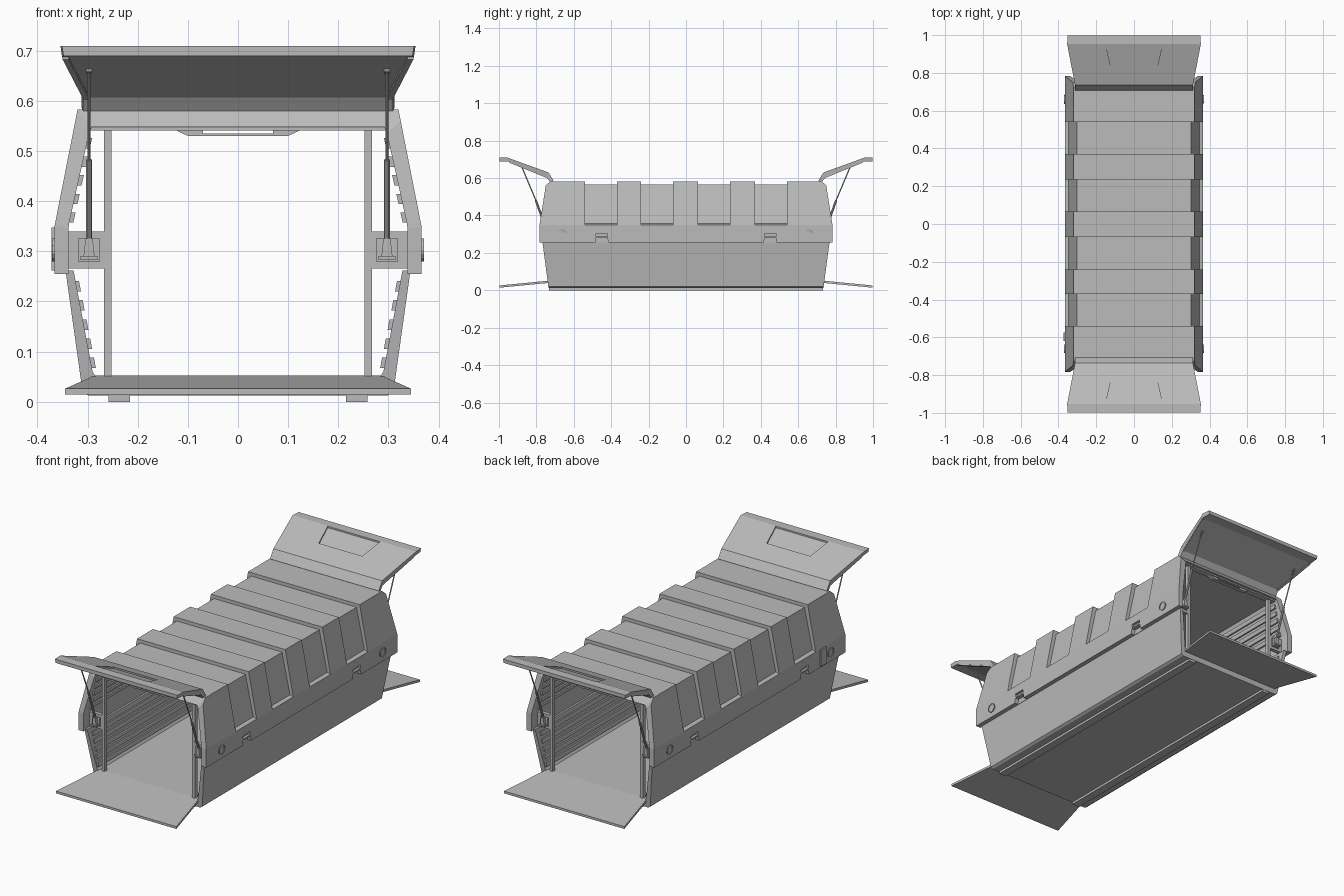
import bpy, bmesh, math
from mathutils import Vector

if "Cube" in bpy.data.objects:
    bpy.data.objects.remove(bpy.data.objects["Cube"])

GREY = bpy.data.materials.new("plain grey")
GREY.use_nodes = True
GREY.diffuse_color = (0.5, 0.5, 0.5, 1)
GREY.node_tree.nodes["Principled BSDF"].inputs["Base Color"].default_value = GREY.diffuse_color
SIDES = (-1, 1)


def finish(name, bm):
    bmesh.ops.remove_doubles(bm, verts=bm.verts, dist=1e-5)
    bmesh.ops.recalc_face_normals(bm, faces=bm.faces)
    mesh = bpy.data.meshes.new(name)
    bm.to_mesh(mesh)
    bm.free()
    mesh.materials.append(GREY)
    obj = bpy.data.objects.new(name, mesh)
    bpy.context.collection.objects.link(obj)
    return obj


def add_loft(bm, rings):
    """Skin rings of equal count; caps join each point to its opposite one."""
    n = len(rings[0])
    grid = [[bm.verts.new(p) for p in ring] for ring in rings]
    for a, b in zip(grid, grid[1:]):
        for i in range(n):
            j = (i + 1) % n
            quad = [a[i], a[j], b[j], b[i]]
            flat_step = (a[i].co - b[i].co).length < 1e-6 and (a[j].co - b[j].co).length < 1e-6
            if not flat_step:
                bm.faces.new(quad)
    for g in (grid[0], grid[-1]):
        for i in range(n // 2 - 1):
            bm.faces.new((g[i], g[i + 1], g[n - 2 - i], g[n - 1 - i]))


def loft(name, rings):
    bm = bmesh.new()
    add_loft(bm, rings)
    return finish(name, bm)


def add_box(bm, x, y, z):
    add_loft(bm, [[(x[0], v, z[0]), (x[1], v, z[0]), (x[1], v, z[1]), (x[0], v, z[1])] for v in y])


def add_rod(bm, a, b, r, segments=10):
    a, b = Vector(a), Vector(b)
    made = bmesh.ops.create_cone(bm, cap_ends=True, segments=segments, radius1=r, radius2=r,
                                 depth=(b - a).length)["verts"]
    turn = (b - a).to_track_quat("Z", "Y").to_matrix()
    for v in made:
        v.co = turn @ v.co + (a + b) / 2
    return made


def cut(target, cutter):
    cutter.hide_render = True
    cutter.hide_set(True)
    mod = target.modifiers.new("cut", "BOOLEAN")
    mod.object = cutter
    mod.solver = "EXACT"


def both(half):
    return half + [(-x, z) for x, z in reversed(half)]


def section(outer, inner):
    return both(outer) + list(reversed(both(inner)))


def interp(table, z):
    for (z0, y0), (z1, y1) in zip(table, table[1:]):
        if z <= z1:
            return y0 + (y1 - y0) * max(0, z - z0) / (z1 - z0)
    return table[-1][1]


# Upper shell: ribbed cover with four recessed bands and leaning ends
inner = [(.338, .255), (.338, .345), (.337, .355), (.297, .535), (.292, .548)]
rib = section([(.366, .255), (.366, .35), (.365, .355), (.3245, .56), (.32, .583)], inner)
dip = section([(.366, .255), (.366, .35), (.347, .356), (.306, .545), (.302, .565)], inner)
lean = [(.25, .783), (.35, .783), (.56, .75), (.583, .725)]


def end_ring(profile, table, s):
    return [(x, s * interp(table, z), z) for x, z in profile]


def at(profile, y):
    return [(x, y, z) for x, z in profile]


rings = [end_ring(rib, lean, -1)]
for y0, y1 in ((-.54, -.37), (-.24, -.07), (.065, .235), (.37, .54)):
    rings += [at(rib, y0), at(dip, y0), at(dip, y1), at(rib, y1)]
rings.append(end_ring(rib, lean, 1))
cover = loft("upper_shell", rings)

# Latch notches in the lower lip of the cover
bm = bmesh.new()
for sx in SIDES:
    for sy in SIDES:
        x = (sx * .345, sx * .39)
        c = sy * .45
        add_loft(bm, [[(v, c - .038, .24), (v, c + .038, .24), (v, c + .03, .281), (v, c - .03, .281)] for v in x])
        add_box(bm, (sx * .354, sx * .39), (c - .03, c + .03), (.288, .305))
cut(cover, finish("latch_cutter", bm))

# Lower tub with floor
tub = section([(.344, .262), (.31, .02), (.298, .012)], [(.328, .262), (.29, .06), (.283, .05)])
tub_lean = [(.012, .735), (.262, .768)]
loft("lower_tub", [end_ring(tub, tub_lean, s) for s in SIDES])

# Skid runners
bm = bmesh.new()
for s in SIDES:
    add_box(bm, (s * .215, s * .258), (-.733, .733), (0, .014))
finish("skid_runners", bm)

# Horizontal ridges lining the inner walls
bm = bmesh.new()
for s in SIDES:
    for (xa, za), (xb, zb), count in (((.338, .35), (.297, .535), 5), ((.29, .06), (.327, .25), 5)):
        for i in range(count):
            t0, t1 = (i + .2) / count, (i + .75) / count
            p = [(xa + (xb - xa) * t, za + (zb - za) * t) for t in (t0, t1)]
            ring = [(s * (x + d), z) for (x, z), d in ((p[0], .004), (p[1], .004), (p[1], -.008), (p[0], -.008))]
            add_loft(bm, [at(ring, y) for y in (-.735, .735)])
finish("wall_ridges", bm)

# Doorway frames: posts, mid plates, header and slotted header lip
bm = bmesh.new()
for sy in SIDES:
    y = (sy * .715, sy * .735)
    add_box(bm, (-.296, .296), (sy * .71, sy * .74), (.541, .556))
    for sx in SIDES:
        add_box(bm, (sx * .252, sx * .267), y, (.045, .545))
        add_box(bm, (sx * .265, sx * .342), y, (.266, .34))
        lip = [(0, .53), (.1, .53), (.125, .542), (.07, .542), (.07, .535), (0, .535)]
        add_loft(bm, [[(sx * px, v, pz) for px, pz in lip] for v in y])
finish("doorway_frames", bm)

# Struts with brackets
for sy, end in zip(SIDES, ("front", "back")):
    bm = bmesh.new()
    for sx in SIDES:
        x = sx * .297
        foot, mid, head = [(x, sy * y, z) for y, z in ((.738, .3), (.803, .482), (.88, .665))]
        add_rod(bm, foot, mid, .006)
        add_rod(bm, mid, head, .0032)
        add_rod(bm, (x - .006, head[1], .662), (x + .006, head[1], .662), .007)
        add_box(bm, (x - .022, x + .022), (sy * .733, sy * .741), (.28, .326))
        add_box(bm, (x - .017, x + .017), (sy * .735, sy * .76), (.283, .291))
        y0, y1 = sy * .74, sy * .755
        add_loft(bm, [[(x - w, y0, z), (x + w, y0, z), (x + w, y1, z), (x - w, y1, z)]
                      for w, z in ((.011, .29), (.007, .326))])
    finish(end + "_struts", bm)

# Raised upper doors with a shallow recessed panel, and lowered ramps
upper = [(.708, .587), (.735, .63), (.953, .709), (.998, .709)]
under = [(.725, .577), (.747, .607), (.947, .688), (.998, .69)]
widths = (.312, .312, .354, .351)
for s, end in zip(SIDES, ("front", "back")):
    door = loft(end + "_upper_door", [
        [(-w, s * a, b), (w, s * a, b), (w - .003, s * c, d), (-w + .003, s * c, d)]
        for (a, b), (c, d), w in zip(upper, under, widths)])
    panel = [(.84, .125, .66), (.95, .15, .70)]
    cutter = loft(end + "_panel_cutter", [
        [(-w, s * y, z), (w, s * y, z), (w, s * y, .8), (-w, s * y, .8)] for y, w, z in panel])
    cut(door, cutter)
    bm = bmesh.new()
    for sx in SIDES:
        add_loft(bm, [[(sx * (w - .004), s * y, z + .004), (sx * (w - .016), s * y, z + .004),
                       (sx * (w - .016), s * y, z - .005), (sx * (w - .004), s * y, z - .005)]
                      for (y, z), w in zip(under[1:3], widths[1:3])])
    finish(end + "_door_lips", bm)
    loft(end + "_ramp", [
        [(-w, s * y, t), (w, s * y, t), (w, s * y, b), (-w, s * y, b)]
        for y, w, t, b in ((.728, .287, .052, .04), (.998, .345, .026, .014))])

# Round side sockets, sunk in the middle
bm = bmesh.new()
for sx in SIDES:
    for sy in SIDES:
        verts = add_rod(bm, (sx * .36, sy * .66, .303), (sx * .371, sy * .66, .303), .023, 16)
        faces = {f for v in verts for f in v.link_faces if len(f.verts) > 4}
        cap = max(faces, key=lambda f: sx * f.calc_center_median().x)
        bmesh.ops.inset_individual(bm, faces=[cap], thickness=.005)
        bmesh.ops.translate(bm, verts=cap.verts, vec=(-sx * .008, 0, 0))
finish("side_sockets", bm)

# Small service box on one side
bm = bmesh.new()
add_box(bm, (-.372, -.36), (-.62, -.575), (.262, .348))
finish("service_box", bm)
